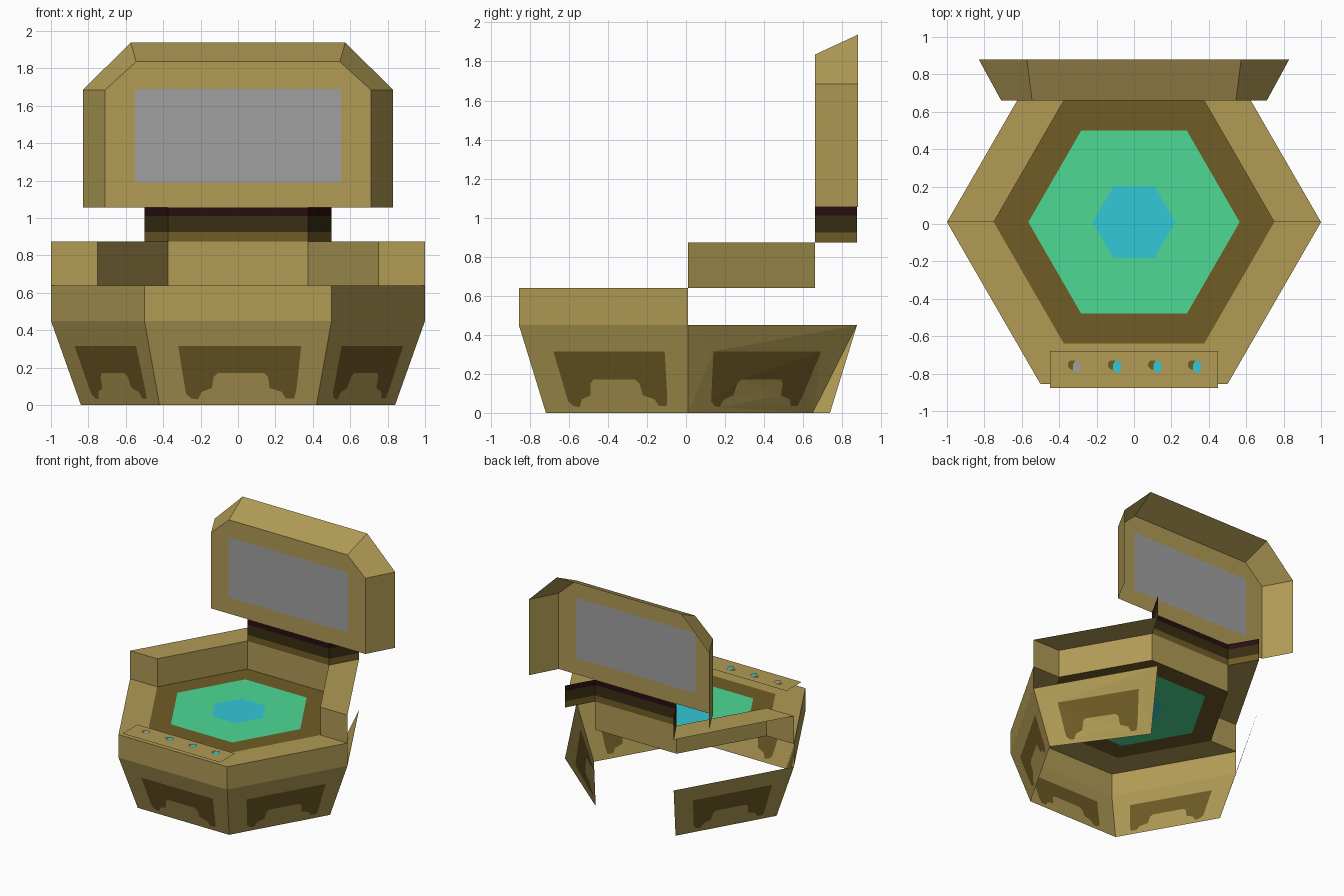
import bpy, bmesh, math
from mathutils import Vector

if "Cube" in bpy.data.objects:
    bpy.data.objects.remove(bpy.data.objects["Cube"])

CY = 0.01  # centre of the hexagon in y


def material(name, r, g, b):
    lin = [((c / 255 + 0.055) / 1.055) ** 2.4 for c in (r, g, b)]
    m = bpy.data.materials.new(name)
    m.diffuse_color = (*lin, 1)
    m.use_nodes = True
    m.node_tree.nodes["Principled BSDF"].inputs["Base Color"].default_value = m.diffuse_color
    return m


TAN = material("tan", 177, 155, 85)
BROWN = material("brown", 112, 92, 38)
OLIVE = material("dark olive", 56, 46, 18)
MAROON = material("dark maroon", 40, 14, 16)
GREY = material("screen grey", 160, 160, 160)
GREEN = material("green", 77, 216, 148)
CYAN = material("cyan", 50, 200, 217)


def finish(bm, name, mats):
    me = bpy.data.meshes.new(name)
    bm.to_mesh(me)
    bm.free()
    for m in mats:
        me.materials.append(m)
    ob = bpy.data.objects.new(name, me)
    bpy.context.collection.objects.link(ob)


def sheet(name, faces, mat):
    bm = bmesh.new()
    for f in faces:
        bm.faces.new([bm.verts.new(p) for p in f])
    bmesh.ops.remove_doubles(bm, verts=bm.verts, dist=1e-5)
    finish(bm, name, [mat])


def hexp(r, i, z):
    a = math.radians(60 * i)
    return Vector((r * math.cos(a), CY + r * math.sin(a), z))


def wall(path_low, path_high):
    """Quads between two equally long paths."""
    return [[path_low[k], path_low[k + 1], path_high[k + 1], path_high[k]]
            for k in range(len(path_low) - 1)]


def inset_sheet(name, outer, inner, mats, place):
    """Flat outline with a differently coloured cut-in shape, then placed in space."""
    bm = bmesh.new()
    edges, loops = [], []
    for pts in (outer, inner):
        vs = [bm.verts.new((x, z, 0)) for x, z in pts]
        loops.append(vs)
        edges += [bm.edges.new((vs[k], vs[(k + 1) % len(vs)])) for k in range(len(vs))]
    bmesh.ops.triangle_fill(bm, edges=edges, use_beauty=True, normal=(0, 0, 1))
    f = bm.faces.new(loops[1])
    f.material_index = 1
    bmesh.ops.triangulate(bm, faces=[f])
    bm.normal_update()
    for f in bm.faces:
        if f.normal.z < 0:
            f.normal_flip()
    for v in bm.verts:
        v.co = place(v.co.x, v.co.y)
    finish(bm, name, mats)


# Lower sloping panels with the cut-in leg shape (open at the back)
H = 0.45
OUT = [(-0.42, 0), (0.42, 0), (0.5, H), (-0.5, H)]
DECAL = [(-0.32, 0.315), (-0.278, 0.06), (-0.25, 0.035), (-0.215, 0.03), (-0.195, 0.07),
         (-0.14, 0.09), (-0.13, 0.15), (-0.11, 0.17), (0.14, 0.17), (0.16, 0.15),
         (0.17, 0.09), (0.235, 0.07), (0.255, 0.035), (0.3, 0.035), (0.312, 0.08), (0.338, 0.315)]
for i, label in ((0, "back_right"), (2, "back_left"), (3, "front_left"),
                 (4, "front"), (5, "front_right")):
    b0, b1 = hexp(0.84, i, 0), hexp(0.84, i + 1, 0)
    t0, t1 = hexp(1, i, H), hexp(1, i + 1, H)
    if i == 0:
        b1 = Vector((0.376, 0.65, 0))  # this panel is slightly twisted

    def place(x, z, b0=b0, b1=b1, t0=t0, t1=t1):
        v = z / H
        u = 0.5 + x / (2 * (0.42 + 0.08 * v))
        return b0.lerp(b1, u).lerp(t0.lerp(t1, u), v)

    inset_sheet("base_panel_" + label, OUT, DECAL, [TAN, BROWN], place)

# Front half: upright band and its flat rim
FRONT = (3, 4, 5, 6)
sheet("front_band", wall([hexp(1, i, H) for i in FRONT], [hexp(1, i, 0.64) for i in FRONT]), TAN)
sheet("front_rim", wall([hexp(1, i, 0.64) for i in FRONT],
                        [hexp(0.75, i, 0.64) for i in FRONT]), TAN)

# Floor: brown and green rings round a cyan centre
for name, ro, ri, mat in (("floor_outer_ring", 0.75, 0.565, BROWN),
                          ("floor_inner_ring", 0.565, 0.22, GREEN)):
    ids = range(7)
    sheet(name, wall([hexp(ro, i, 0.64) for i in ids], [hexp(ri, i, 0.64) for i in ids]), mat)
sheet("floor_centre", [[hexp(0.22, i, 0.64) for i in range(6)]], CYAN)

# Raised back half: inner wall, two end faces, side rims
Z0, Z1 = 0.64, 0.873
BACK = (3, 2, 1, 0)
faces = wall([hexp(0.75, i, Z0) for i in BACK], [hexp(0.75, i, Z1) for i in BACK])
for i in (0, 3):
    a, b = (0.75, 1) if i == 0 else (1, 0.75)
    faces += wall([hexp(a, i, Z0), hexp(b, i, Z0)], [hexp(a, i, Z1), hexp(b, i, Z1)])
for i in (0, 2):
    faces.append([hexp(1, i, Z1), hexp(1, i + 1, Z1), hexp(0.75, i + 1, Z1), hexp(0.75, i, Z1)])
sheet("back_wall", faces, TAN)

# Neck under the lid: three bands
for name, lo, hi, mat in (("neck_lower_band", Z1, 0.925, BROWN),
                          ("neck_middle_band", 0.925, 1.01, OLIVE),
                          ("neck_upper_band", 1.01, 1.055, MAROON)):
    path = [(1, 2), (0.75, 2), (0.75, 1), (1, 1)]
    sheet(name, wall([hexp(r, i, lo) for r, i in path], [hexp(r, i, hi) for r, i in path]), mat)

# Lid: front face with screen, flared sides, open back
YF, YB = 0.66, 0.88
front = [(0.71, 1.055), (0.71, 1.685), (0.545, 1.835)]
back = [(0.83, 1.055), (0.83, 1.685), (0.573, 1.937)]
front += [(-x, z) for x, z in reversed(front)]
back += [(-x, z) for x, z in reversed(back)]
inset_sheet("lid_front", front, [(-0.55, 1.19), (0.55, 1.19), (0.55, 1.69), (-0.55, 1.69)],
            [TAN, GREY], lambda x, z: Vector((x, YF, z)))
sheet("lid_sides", wall([(x, YB, z) for x, z in back], [(x, YF, z) for x, z in front]), TAN)

# Control plate with four buttons
ZP = 0.67
sheet("control_plate", [[(-0.45, -0.876, ZP), (0.45, -0.876, ZP),
                         (0.45, -0.68, ZP), (-0.45, -0.68, ZP)]], TAN)


def disc(x, y, z, rx, ry):
    return [(x + rx * math.cos(k * math.pi / 4 + math.pi / 8),
             y + ry * math.sin(k * math.pi / 4 + math.pi / 8), z) for k in range(8)]


for k, x in enumerate((-0.305, -0.09, 0.125, 0.337)):
    sheet(f"button_shade_{k + 1}", [disc(x - 0.025, -0.753, ZP + 0.003, 0.026, 0.026)], BROWN)
    sheet(f"button_{k + 1}", [disc(x, -0.763, ZP + 0.006, 0.023, 0.034)], GREY if k == 0 else CYAN)
